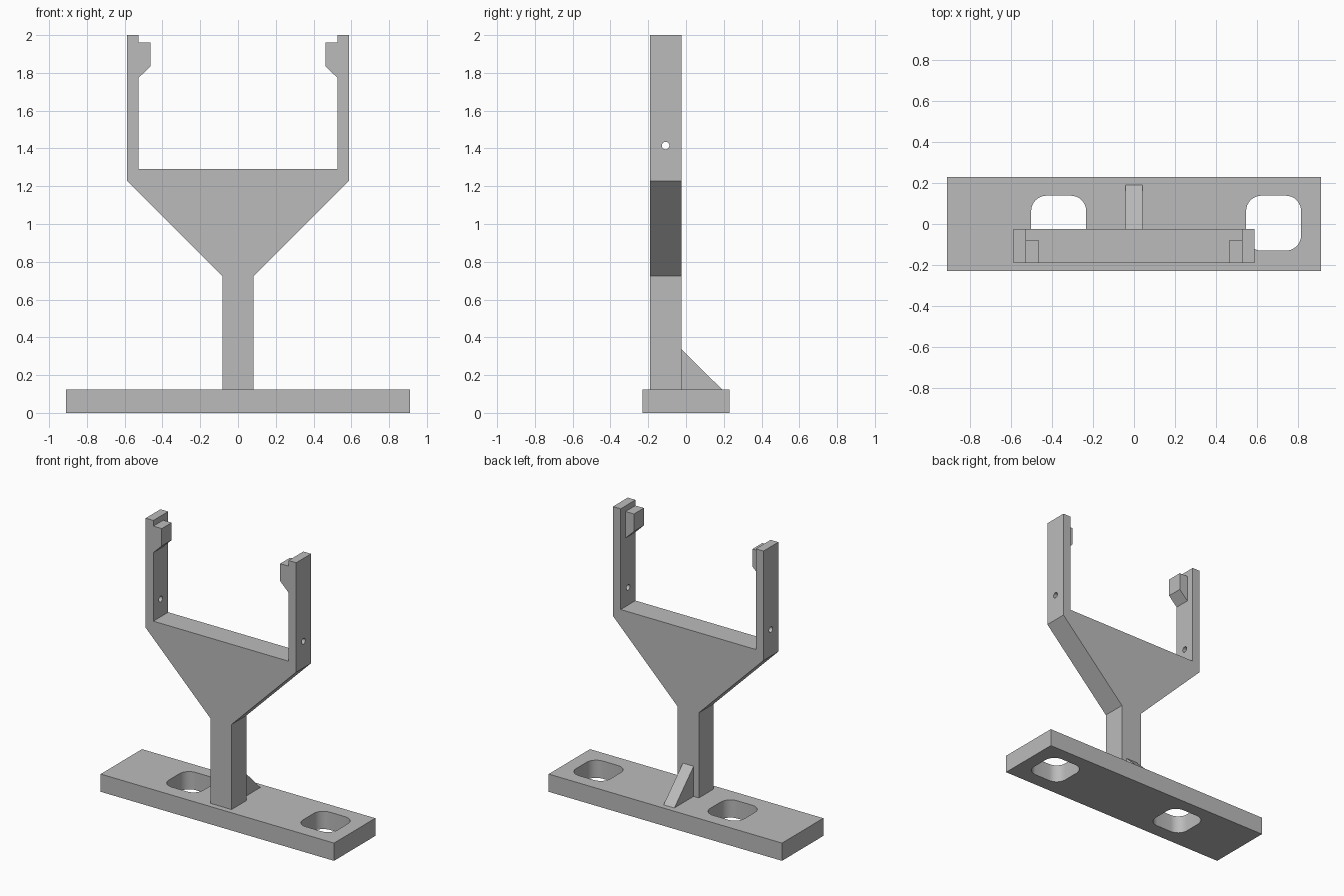
import bpy, bmesh
from math import cos, sin, pi, radians
from mathutils import Vector

if "Cube" in bpy.data.objects:
    bpy.data.objects.remove(bpy.data.objects["Cube"])

grey = bpy.data.materials.new("plain_grey")
grey.use_nodes = True
colour = (0.5, 0.5, 0.5, 1)
grey.diffuse_color = colour
grey.node_tree.nodes["Principled BSDF"].inputs["Base Color"].default_value = colour


def prism(name, profile, axis, start, end):
    """Extrude a 2D outline along one axis; the outline fills the other two."""
    def place(a, b, d):
        return {"x": (d, a, b), "y": (a, d, b), "z": (a, b, d)}[axis]
    bm = bmesh.new()
    face = bm.faces.new([bm.verts.new(place(a, b, start)) for a, b in profile])
    new = bmesh.ops.extrude_face_region(bm, geom=[face])["geom"]
    bmesh.ops.translate(bm, vec=Vector(place(0, 0, end - start)),
                        verts=[v for v in new if isinstance(v, bmesh.types.BMVert)])
    bmesh.ops.recalc_face_normals(bm, faces=bm.faces)
    mesh = bpy.data.meshes.new(name)
    bm.to_mesh(mesh)
    bm.free()
    mesh.materials.append(grey)
    obj = bpy.data.objects.new(name, mesh)
    bpy.context.collection.objects.link(obj)
    return obj


def rounded(cx, cy, half, radius, steps=8):
    """Square outline with rounded corners; a circle when radius equals half."""
    points = []
    for q in range(4):
        mid = pi / 4 + q * pi / 2
        sx = 1 if cos(mid) > 0 else -1
        sy = 1 if sin(mid) > 0 else -1
        for i in range(steps + (half > radius)):
            t = (q + i / steps) * pi / 2
            points.append((cx + sx * (half - radius) + radius * cos(t),
                           cy + sy * (half - radius) + radius * sin(t)))
    return points


def activate(obj):
    bpy.ops.object.select_all(action="DESELECT")
    obj.select_set(True)
    bpy.context.view_layer.objects.active = obj


def cut(obj, cutter):
    cutter.hide_render = True
    mod = obj.modifiers.new("hole", "BOOLEAN")
    mod.operation, mod.solver, mod.object = "DIFFERENCE", "EXACT", cutter
    activate(obj)
    bpy.ops.object.modifier_apply(modifier=mod.name)
    bpy.data.objects.remove(cutter)


FRONT, BACK = -0.19, -0.025
BASE_TOP = 0.125

# Base plate with two rounded mounting slots
base = prism("base_plate", [(-0.91, -0.23), (0.91, -0.23), (0.91, 0.23), (-0.91, 0.23)],
             "z", 0, BASE_TOP)
for x in (-0.367, 0.68):
    cut(base, prism("slot_cutter", rounded(x, 0.004, 0.134, 0.075), "z", -0.1, 0.3))

# Stem, flared body and both arms as one mirrored outline
half = [(0.083, BASE_TOP), (0.083, 0.725), (0.587, 1.228), (0.587, 2.0),
        (0.527, 2.0), (0.527, 1.29)]
yoke = prism("yoke", half + [(-x, z) for x, z in reversed(half)], "y", FRONT, BACK)

# Pin hole through both arms
cut(yoke, prism("pin_cutter", rounded(-0.108, 1.415, 0.02, 0.02), "x", -0.8, 0.8))

# Catches on the inner faces of the arms
for side, s in (("left", 1), ("right", -1)):
    prism(side + "_catch", [(s * 0.527, 1.96), (s * 0.462, 1.96),
                            (s * 0.462, 1.837), (s * 0.527, 1.773)], "y", FRONT, -0.08)

# Triangular gusset behind the stem
prism("gusset", [(BACK, BASE_TOP), (0.19, BASE_TOP), (BACK, 0.337)], "x", -0.042, 0.042)

# Smooth the round hole walls, keep the corners crisp
for obj in (base, yoke):
    activate(obj)
    bpy.ops.object.shade_smooth_by_angle(angle=radians(30))
